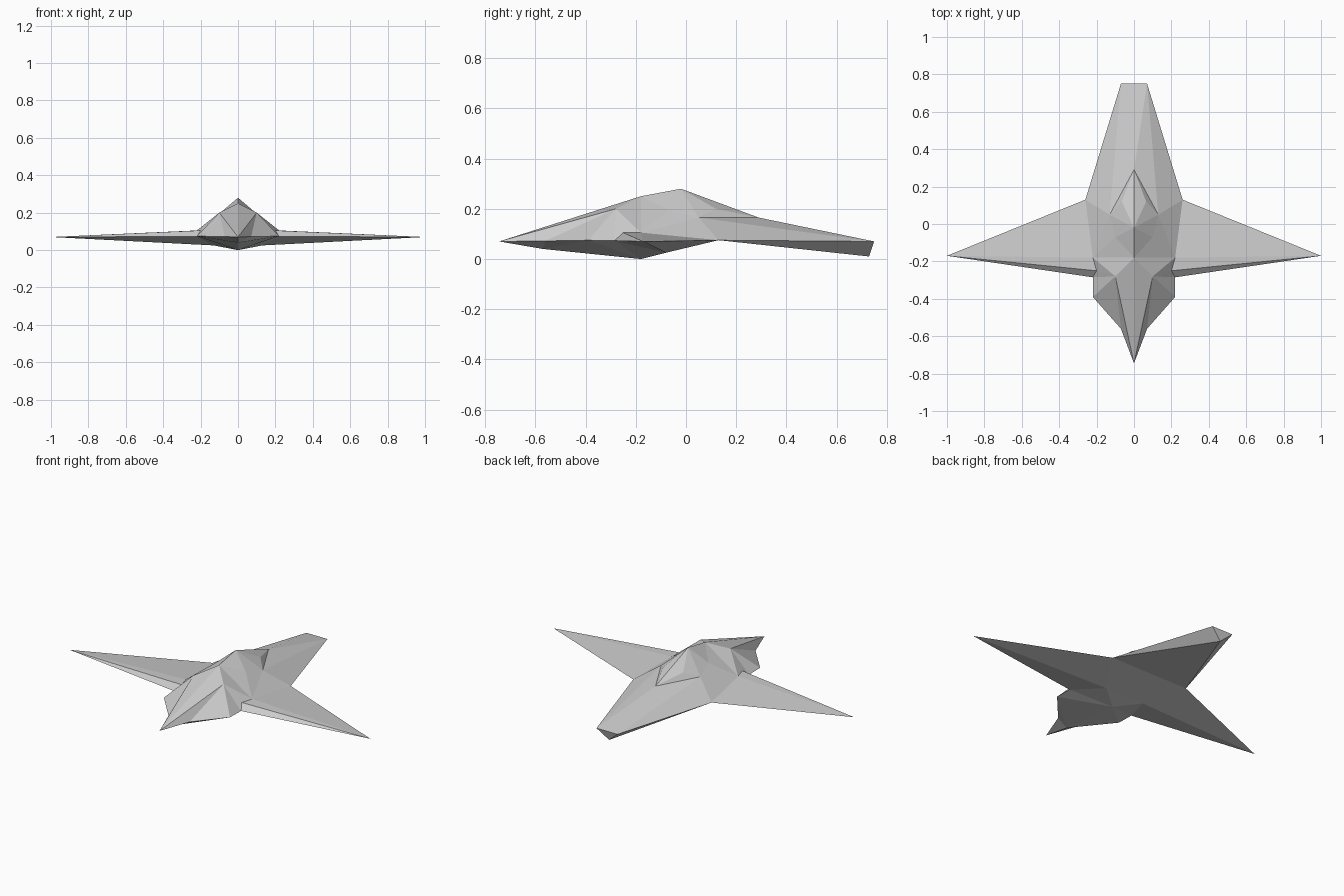
import bpy, bmesh

if "Cube" in bpy.data.objects:
    bpy.data.objects.remove(bpy.data.objects["Cube"])

# Named corner points of the right half of the craft
P = dict(
    # long flat beak (+y end)
    beak_mid=(0, .75, .07), beak=(.07, .75, .07), beak_low=(0, .73, .01),
    # canopy
    can_tip=(0, .29, .165), can_in=(.065, .12, .20), can_out=(.13, .05, .165), peak=(0, -.02, .28),
    # shoulders and wing
    lead=(.26, .13, .075), lead_mid=(0, .13, .075), wing_tip=(1, -.17, .07),
    hip=(.22, -.18, .105), root=(.20, -.25, .105), root_low=(.22, -.285, .073),
    belly=(.13, -.08, .025), belly_mid=(0, -.08, .025),
    # spine and keel
    spine=(0, -.18, .25), back=(.10, -.07, .195), brow=(.10, -.28, .20),
    keel=(0, -.18, 0), keel_end=(0, -.57, .04),
    # pointed end (-y)
    cheek=(.22, -.39, .075), jaw=(.07, -.56, .072), point=(0, -.745, .07),
)


def part(name, upper, lower):
    """Flat-faced half shell, upper faces turned up and lower ones down, then mirrored."""
    bm = bmesh.new()
    made = {}
    for faces, sign in ((upper, 1), (lower, -1)):
        for line in faces:
            vs = []
            for key in line.split():
                if key not in made:
                    made[key] = bm.verts.new(P[key])
                vs.append(made[key])
            f = bm.faces.new(vs)
            f.normal_update()
            if f.normal.z * sign < 0:
                f.normal_flip()
    mesh = bpy.data.meshes.new(name)
    bm.to_mesh(mesh)
    bm.free()
    ob = bpy.data.objects.new(name, mesh)
    bpy.context.collection.objects.link(ob)
    m = ob.modifiers.new("mirror", "MIRROR")
    m.use_axis[0] = True
    m.merge_threshold = .0005
    return ob


# Beak: tapering wedge with a triangular blunt end
part("beak",
     ["beak_mid beak can_tip", "beak can_out can_tip", "beak lead can_out"],
     ["beak_mid beak beak_low", "beak_low beak lead", "beak_low lead lead_mid"])

# Canopy: raised diamond with steep sides
part("canopy",
     ["can_tip can_in peak", "can_tip can_out can_in", "can_in can_out peak"], [])

# Body: faceted upper hull and keel
part("body",
     ["can_out lead hip", "can_out hip back", "can_out back peak", "peak back spine",
      "back hip spine", "spine hip brow", "hip root brow", "root root_low brow",
      "root_low cheek brow", "cheek jaw brow", "jaw point brow", "spine brow point"],
     ["lead_mid lead belly belly_mid", "belly_mid belly keel", "belly root_low keel",
      "root_low cheek keel", "cheek keel_end keel", "cheek jaw keel_end",
      "jaw point keel_end"])

# Wings: thin spikes with a sloped trailing face
part("wings",
     ["lead wing_tip hip", "hip wing_tip root", "root wing_tip root_low"],
     ["lead wing_tip belly", "belly wing_tip root_low"])
